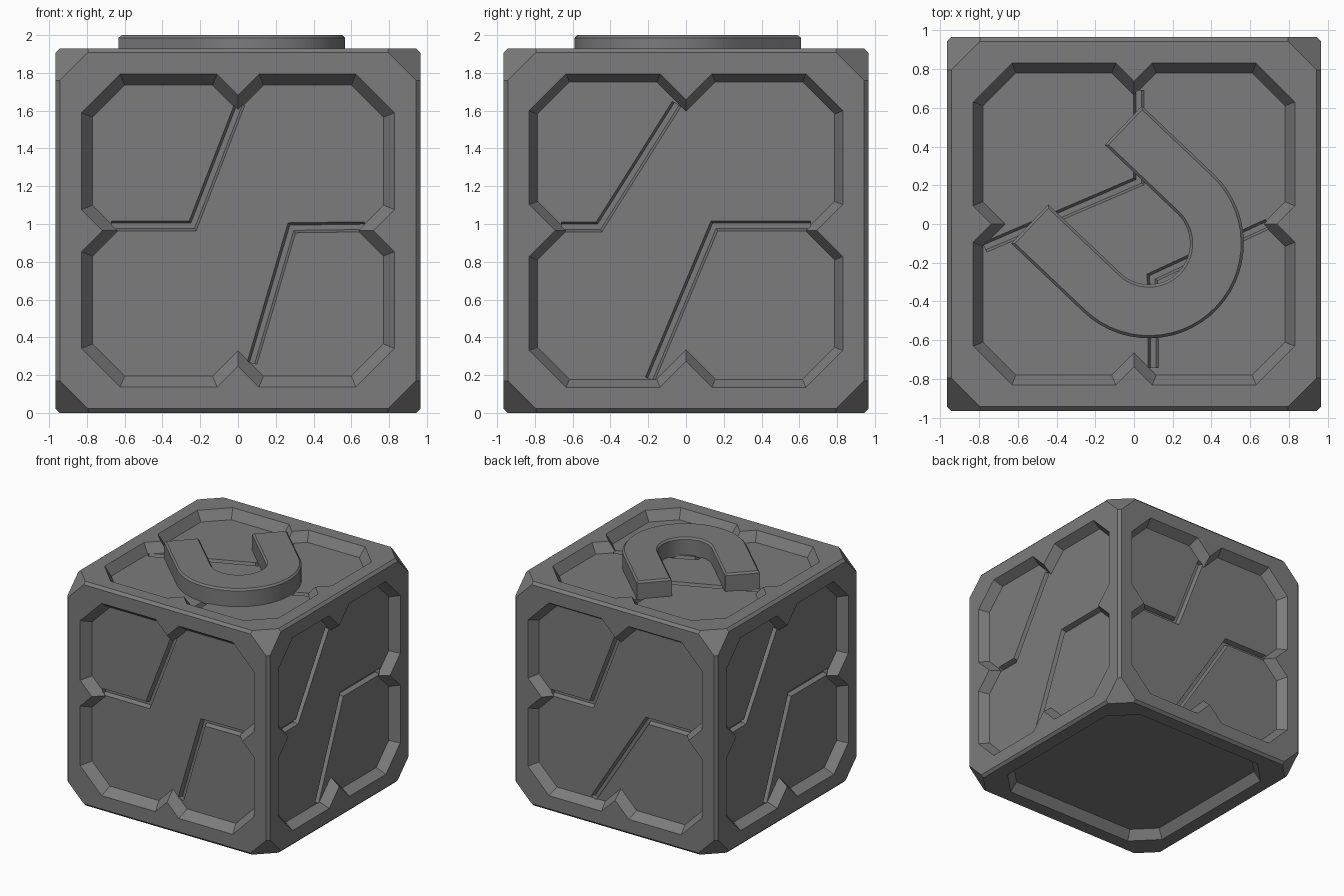
import bpy, bmesh, math
from itertools import permutations, product
from mathutils import Matrix, Vector

if "Cube" in bpy.data.objects:
    bpy.data.objects.remove(bpy.data.objects["Cube"])

H = 0.965          # half size of the cube body
DEPTH = 0.08       # depth of the face recesses
CENTRE = Vector((0, 0, H))

# Dark grey finish for all parts
dark = bpy.data.materials.new("dark_grey")
dark.diffuse_color = (0.2, 0.2, 0.2, 1)
dark.use_nodes = True
dark.node_tree.nodes["Principled BSDF"].inputs["Base Color"].default_value = dark.diffuse_color


def make_object(name, bm):
    bmesh.ops.recalc_face_normals(bm, faces=bm.faces)
    mesh = bpy.data.meshes.new(name)
    bm.to_mesh(mesh)
    bm.free()
    mesh.materials.append(dark)
    obj = bpy.data.objects.new(name, mesh)
    bpy.context.collection.objects.link(obj)
    return obj


def loft(bm, low, high, z_low, z_high, frame=Matrix()):
    """Closed tapered prism between two outlines with equal point counts."""
    a = [bm.verts.new(frame @ Vector((x, y, z_low))) for x, y in low]
    b = [bm.verts.new(frame @ Vector((x, y, z_high))) for x, y in high]
    n = len(a)
    bm.faces.new(a[::-1])
    bm.faces.new(b)
    for i in range(n):
        j = (i + 1) % n
        bm.faces.new((a[i], a[j], b[j], b[i]))


def panel_outline(half, k, tab):
    """Chamfered square grown by k, with a pointed tab in every side."""
    s, c, p = half + k, 0.17 + 0.586 * k, tab - 0.414 * k
    side = [(s, c - s)]
    if tab:
        side += [(s, -p), (s - p, 0), (s, p)]
    side += [(s, s - c)]
    points = []
    for co, si in ((1, 0), (0, 1), (-1, 0), (0, -1)):
        points += [(x * co - y * si, x * si + y * co) for x, y in side]
    return points


def ribbon(path, w):
    """Mitred outline around an open path, half width w."""
    pts = [Vector(p) for p in path]
    dirs = [(b - a).normalized() for a, b in zip(pts, pts[1:])]
    left, right = [], []
    for i, p in enumerate(pts):
        d0, d1 = dirs[max(i - 1, 0)], dirs[min(i, len(dirs) - 1)]
        n0, n1 = Vector((-d0.y, d0.x)), Vector((-d1.y, d1.x))
        m = (n0 + n1).normalized()
        m *= w / m.dot(n1)
        left.append(tuple(p + m))
        right.append(tuple(p - m))
    return left + right[::-1]


def face_frame(u, v):
    """Local x, y lie on the face, local z points out of it."""
    u, v = Vector(u), Vector(v)
    n = u.cross(v)
    m = Matrix((u, v, n)).transposed().to_4x4()
    m.translation = CENTRE + n * H
    return m


# Cube body with thin edge bevels and large clipped corners
bm = bmesh.new()
for perm in permutations((H, H - 0.022, H - 0.17)):
    for sign in product((-1, 1), repeat=3):
        bm.verts.new(CENTRE + Vector([a * b for a, b in zip(perm, sign)]))
bmesh.ops.convex_hull(bm, input=bm.verts)
bmesh.ops.dissolve_limit(bm, angle_limit=0.01, verts=bm.verts, edges=bm.edges)
body = make_object("cube_body", bm)

# Per face: axes, floor half size, wall run, tab size, crack paths
side_cracks = [[(-.66, .02), (-.46, .02), (-.05, .67)],
               [(.66, .025), (.15, .025), (-.19, -.785)]]
faces = [
    ((1, 0, 0), (0, 0, 1), .77, .058, .135,
     [[(-.67, .025), (-.24, .025), (.01, .67)], [(.67, .02), (.285, .015), (.075, -.70)]]),
    ((0, 1, 0), (0, 0, 1), .787, .043, .155, side_cracks),
    ((0, -1, 0), (0, 0, 1), .787, .043, .155, side_cracks),
    ((-1, 0, 0), (0, 0, 1), .78, .05, .15,
     [[(-.66, .02), (-.28, .02), (-.03, .67)], [(.66, .02), (.25, .02), (-.26, -.78)]]),
    ((1, 0, 0), (0, 1, 0), .78, .05, .115,
     [[(-.77, -.12), (.025, .22), (.025, .69)], [(.69, 0), (.095, -.275), (.1, -.74)]]),
    ((1, 0, 0), (0, -1, 0), .775, .05, 0, []),
]

# Recess and crack cutters
panels, cracks = bmesh.new(), bmesh.new()
for u, v, half, run, tab, paths in faces:
    frame = face_frame(u, v)
    loft(panels, panel_outline(half, 0, tab), panel_outline(half, run * 1.5, tab),
         -DEPTH, DEPTH * 0.5, frame)
    for path in paths:
        loft(cracks, ribbon(path, .014), ribbon(path, .028),
             -DEPTH - 0.04, -DEPTH + 0.004, frame)

bpy.context.view_layer.objects.active = body
for name, cut_bm in (("recess_cutter", panels), ("crack_cutter", cracks)):
    cutter = make_object(name, cut_bm)
    cutter.hide_render = True
    mod = body.modifiers.new(name, 'BOOLEAN')
    mod.operation, mod.solver, mod.object = 'DIFFERENCE', 'EXACT', cutter
    bpy.ops.object.modifier_apply(modifier=mod.name)
    bpy.data.objects.remove(cutter)


# Raised horseshoe on the top recess
def arch(r, arm):
    arc = [(r * math.cos(t), r * math.sin(t))
           for t in (math.pi + math.pi * i / 28 for i in range(29))]
    return [(-r, arm)] + arc + [(r, arm)]


def horseshoe(inset):
    arm = 0.515 - inset
    return arch(0.49 - inset, arm) + arch(0.212 + inset, arm)[::-1]


bm = bmesh.new()
place = Matrix.Translation((0.077, -0.1, 0)) @ Matrix.Rotation(math.radians(46.5), 4, 'Z')
rings = []
for inset, z in ((0, 2 * H - DEPTH - 0.01), (0, 1.985), (0.014, 2.0)):
    rings.append([bm.verts.new(place @ Vector((x, y, z))) for x, y in horseshoe(inset)])
n = len(rings[0])
for lo, hi in zip(rings, rings[1:]):
    for i in range(n):
        j = (i + 1) % n
        bm.faces.new((lo[i], lo[j], hi[j], hi[i]))
for ring in (rings[0], rings[-1]):      # caps as strips between the two arches
    for i in range(n // 2 - 1):
        bm.faces.new((ring[i], ring[i + 1], ring[n - 2 - i], ring[n - 1 - i]))
emblem = make_object("raised_horseshoe", bm)

# Smooth curved walls, keep hard edges
for obj in (body, emblem):
    bpy.ops.object.select_all(action='DESELECT')
    obj.select_set(True)
    bpy.context.view_layer.objects.active = obj
    bpy.ops.object.shade_smooth_by_angle(angle=math.radians(25))
